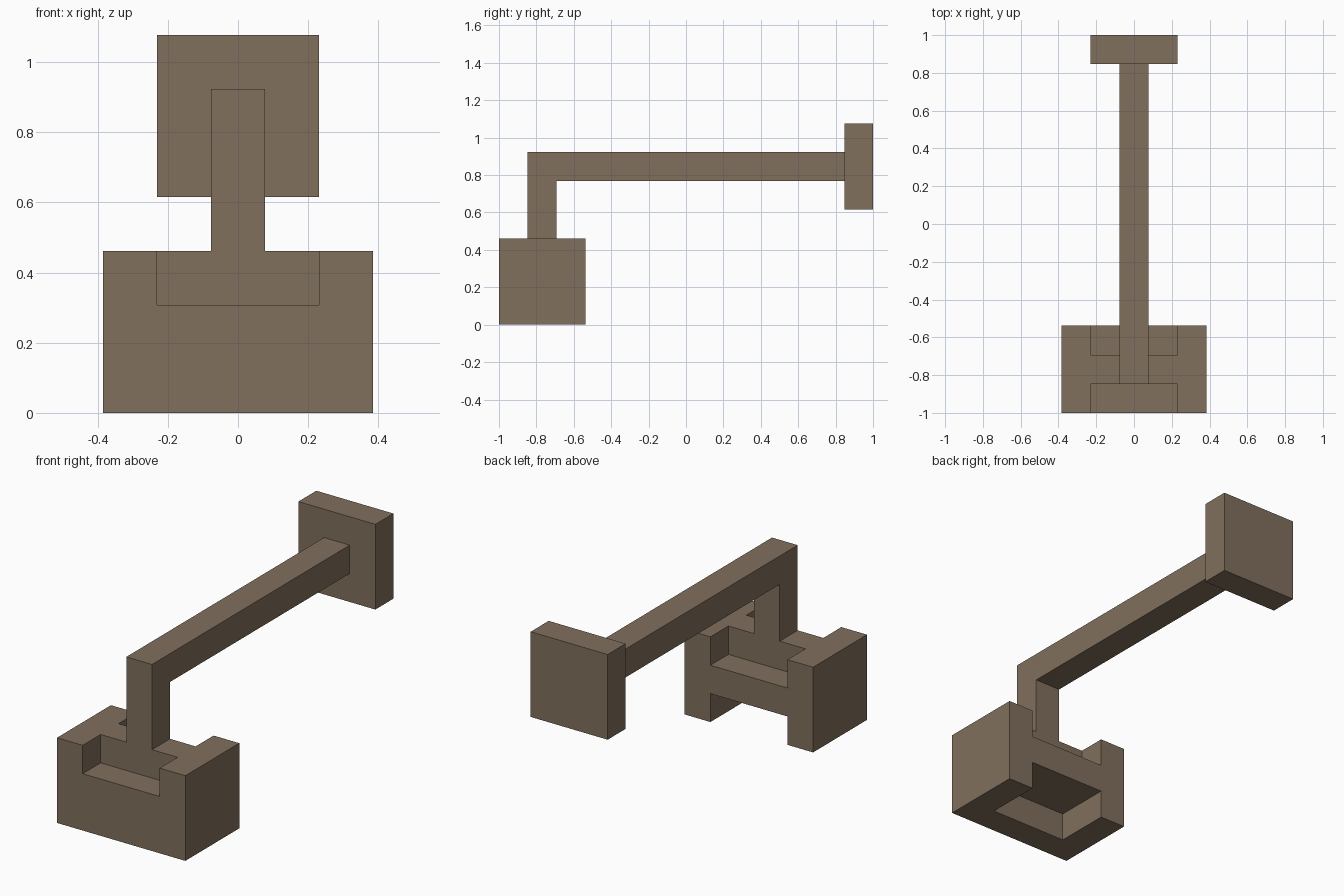
import bpy
import bmesh
from mathutils import Vector

U = 1 / 13  # block unit: the whole model is 26 units long

if "Cube" in bpy.data.objects:
    bpy.data.objects.remove(bpy.data.objects["Cube"], do_unlink=True)

# Single brown material
brown = bpy.data.materials.new("wood_brown")
brown.use_nodes = True
colour = (0.216, 0.162, 0.110, 1)
brown.diffuse_color = colour
bsdf = brown.node_tree.nodes["Principled BSDF"]
bsdf.inputs["Base Color"].default_value = colour
bsdf.inputs["Roughness"].default_value = 0.9


def finish(name, bm):
    bmesh.ops.recalc_face_normals(bm, faces=bm.faces)
    mesh = bpy.data.meshes.new(name)
    bm.to_mesh(mesh)
    bm.free()
    mesh.materials.append(brown)
    obj = bpy.data.objects.new(name, mesh)
    bpy.context.collection.objects.link(obj)
    return obj


def box(name, lo, hi):
    """Box between two corners given in block units."""
    lo, hi = Vector(lo) * U, Vector(hi) * U
    bm = bmesh.new()
    bmesh.ops.create_cube(bm, size=1)
    bmesh.ops.scale(bm, vec=hi - lo, verts=bm.verts)
    bmesh.ops.translate(bm, vec=(lo + hi) / 2, verts=bm.verts)
    return finish(name, bm)


def cut(target, lo, hi):
    """Remove a box-shaped recess from the target."""
    cutter = box("recess_cutter", lo, hi)
    cutter.hide_render = True
    mod = target.modifiers.new("recess", 'BOOLEAN')
    mod.operation = 'DIFFERENCE'
    mod.solver = 'EXACT'
    mod.object = cutter
    bpy.context.view_layer.objects.active = target
    bpy.ops.object.modifier_apply(modifier=mod.name)
    bpy.data.objects.remove(cutter, do_unlink=True)


# Hanging block with notches on its top front, top back and underside
block = box("hanging_block", (-5, -13, 0), (5, -7, 6))
cut(block, (-3, -14, 4), (3, -11, 7))    # top front notch
cut(block, (-3, -9, 4), (3, -6, 7))      # top back notch
cut(block, (-3, -11, -1), (3, -6, 2))    # underside recess, open at the back

# L-shaped arm: side profile (y, z) extruded across x
profile = [(-11, 6), (-9, 6), (-9, 10), (11, 10), (11, 12), (-11, 12)]
bm = bmesh.new()
face = bm.faces.new([bm.verts.new((-U, y * U, z * U)) for y, z in profile])
ext = bmesh.ops.extrude_face_region(bm, geom=[face])
moved = [v for v in ext["geom"] if isinstance(v, bmesh.types.BMVert)]
bmesh.ops.translate(bm, vec=(2 * U, 0, 0), verts=moved)
# Close the starting side if the extrusion dropped it
bmesh.ops.holes_fill(bm, edges=[e for e in bm.edges if e.is_boundary], sides=0)
finish("support_arm", bm)

# Square mounting plate at the back
box("mounting_plate", (-3, 11, 8), (3, 13, 14))
